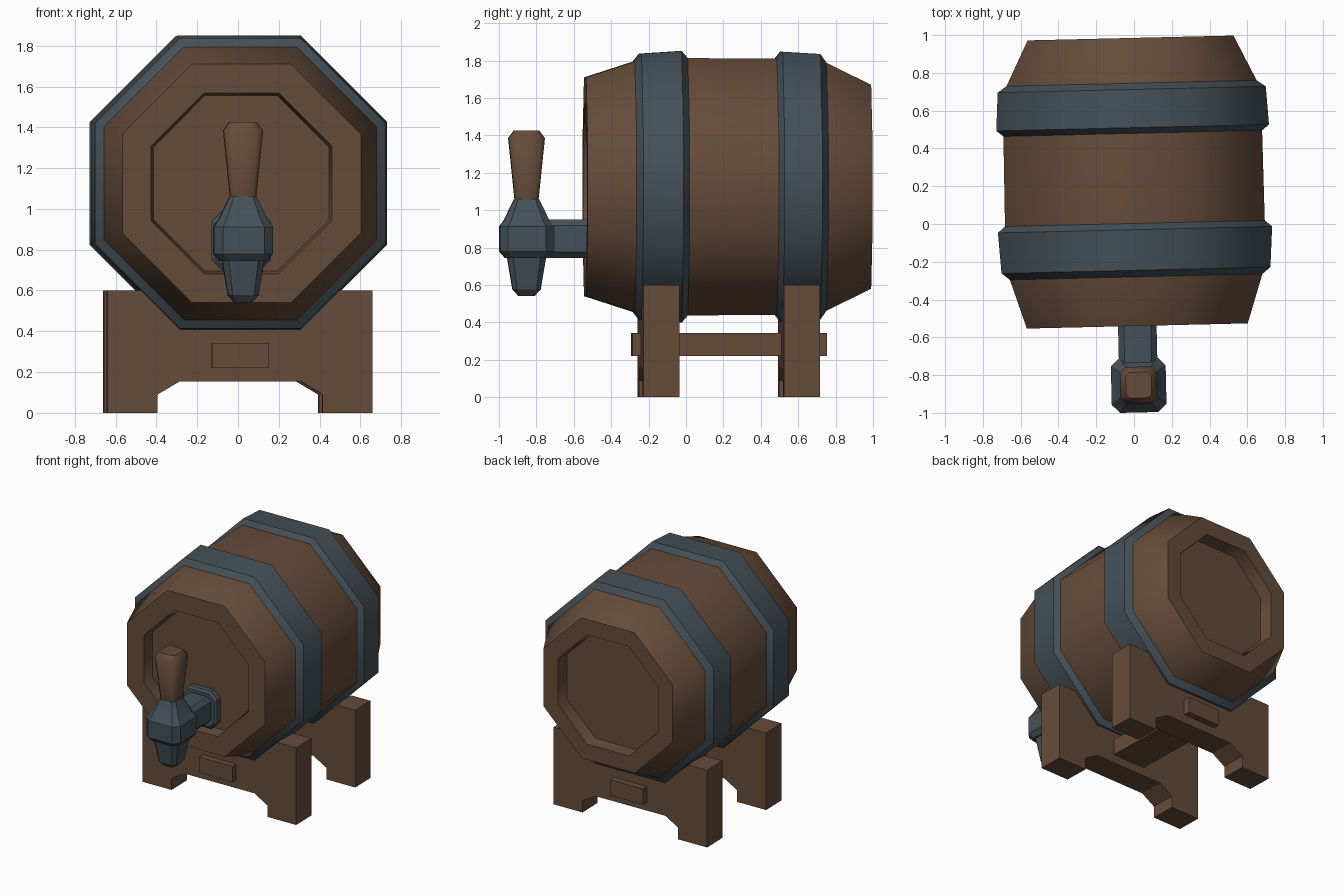
import bpy, bmesh, math
from mathutils import Matrix, Vector

if "Cube" in bpy.data.objects:
    bpy.data.objects.remove(bpy.data.objects["Cube"])


def material(name, rgb):
    m = bpy.data.materials.new(name)
    m.diffuse_color = (*rgb, 1)
    m.use_nodes = True
    m.node_tree.nodes["Principled BSDF"].inputs["Base Color"].default_value = m.diffuse_color
    return m


WOOD = material("brown wood", (0.130, 0.072, 0.042))
METAL = material("blue grey iron", (0.058, 0.080, 0.096))

# The whole model is turned slightly about the vertical axis
PIVOT = Matrix.Translation((0, 0.2, 0))
TURN = PIVOT @ Matrix.Rotation(math.radians(1.35), 4, 'Z') @ PIVOT.inverted()
AXIS_Z = 1.125      # height of barrel axis
OCT = 2 - math.sqrt(2)


def finish(name, bm, mat, smooth=None):
    bmesh.ops.recalc_face_normals(bm, faces=bm.faces)
    me = bpy.data.meshes.new(name)
    bm.to_mesh(me)
    bm.free()
    me.transform(TURN)
    me.materials.append(mat)
    ob = bpy.data.objects.new(name, me)
    bpy.context.collection.objects.link(ob)
    if smooth:
        bpy.ops.object.select_all(action='DESELECT')
        ob.select_set(True)
        bpy.context.view_layer.objects.active = ob
        bpy.ops.object.shade_smooth_by_angle(angle=math.radians(smooth))
    return ob


def ring(w, h, c):
    """Rectangle of half size w, h with corners cut by c (8 points)."""
    return [(w, h - c), (w - c, h), (c - w, h), (-w, h - c),
            (-w, c - h), (c - w, -h), (w - c, -h), (w, c - h)]


def loft(name, profile, mat, axis, origin, chamfer=OCT, closed=False, smooth=None):
    """Skin eight-sided rings; profile holds (position along axis, half width)."""
    bm = bmesh.new()
    rings = []
    for t, r in profile:
        pts = ring(r, r, r * chamfer)
        if axis == 'y':
            rings.append([bm.verts.new(Vector((u, t, v)) + Vector(origin)) for u, v in pts])
        else:
            rings.append([bm.verts.new(Vector((u, v, t)) + Vector(origin)) for u, v in pts])
    pairs = list(zip(rings, rings[1:]))
    if closed:
        pairs.append((rings[-1], rings[0]))
    else:
        bm.faces.new(rings[0])
        bm.faces.new(rings[-1])
    for a, b in pairs:
        for i in range(8):
            j = (i + 1) % 8
            bm.faces.new((a[i], a[j], b[j], b[i]))
    return finish(name, bm, mat, smooth)


def extrude(name, outline, y0, y1, mat):
    """Extrude an x-z outline from y0 to y1."""
    bm = bmesh.new()
    f = bm.faces.new([bm.verts.new((x, y0, z)) for x, z in outline])
    res = bmesh.ops.extrude_face_region(bm, geom=[f])
    verts = [v for v in res["geom"] if isinstance(v, bmesh.types.BMVert)]
    bmesh.ops.translate(bm, verts=verts, vec=(0, y1 - y0, 0))
    return finish(name, bm, mat)


# Barrel body with recessed heads at both ends
loft("barrel_body",
     [(-0.45, 0.43), (-0.54, 0.443), (-0.54, 0.585), (-0.26, 0.675), (-0.02, 0.688),
      (0.48, 0.685), (0.74, 0.665), (0.985, 0.545), (0.985, 0.425), (0.885, 0.415)],
     WOOD, 'y', (0, 0, AXIS_Z), smooth=46)

# Iron hoops
hoops = {
    "front_hoop": [(-0.283, 0.665), (-0.245, 0.712), (-0.03, 0.726), (0.008, 0.682),
                   (0.0, 0.65), (-0.27, 0.64)],
    "back_hoop": [(0.475, 0.679), (0.51, 0.722), (0.712, 0.71), (0.747, 0.66),
                  (0.74, 0.63), (0.48, 0.65)],
}
for name, prof in hoops.items():
    loft(name, prof, METAL, 'y', (0, 0, AXIS_Z), closed=True, smooth=46)

# Cradle stands: mirrored half outline with saddle, feet and arch
half = [(0.296, 0.41), (0.486, 0.60), (0.65, 0.60), (0.65, 0.0),
        (0.405, 0.0), (0.405, 0.09), (0.295, 0.155)]
outline = half + [(-x, z) for x, z in reversed(half)]
extrude("front_stand", outline, -0.243, -0.05, WOOD)
extrude("back_stand", outline, 0.508, 0.70, WOOD)

# Stretcher beam through both stands
extrude("stretcher", [(-0.14, 0.22), (0.14, 0.22), (0.14, 0.343), (-0.14, 0.343)],
        -0.29, 0.75, WOOD)

# Tap: wall flange, pipe, body with spout, handle
TAP_Y = -0.853
loft("tap_flange", [(-0.44, 0.145), (-0.49, 0.145), (-0.505, 0.13)], METAL, 'y',
     (0, 0, 0.845), chamfer=0.35, smooth=30)
loft("tap_pipe", [(-0.46, 0.102), (-0.75, 0.102)], METAL, 'y',
     (0, 0, 0.847), chamfer=0.3, smooth=30)
loft("tap_body",
     [(0.54, 0.042), (0.577, 0.075), (0.745, 0.103), (0.745, 0.115), (0.78, 0.145),
      (0.912, 0.145), (0.947, 0.12), (1.06, 0.066)],
     METAL, 'z', (0, TAP_Y, 0), chamfer=0.3, smooth=30)
loft("tap_handle", [(1.04, 0.062), (1.06, 0.064), (1.385, 0.097), (1.425, 0.068)],
     WOOD, 'z', (0, TAP_Y, 0), chamfer=0.3, smooth=46)
